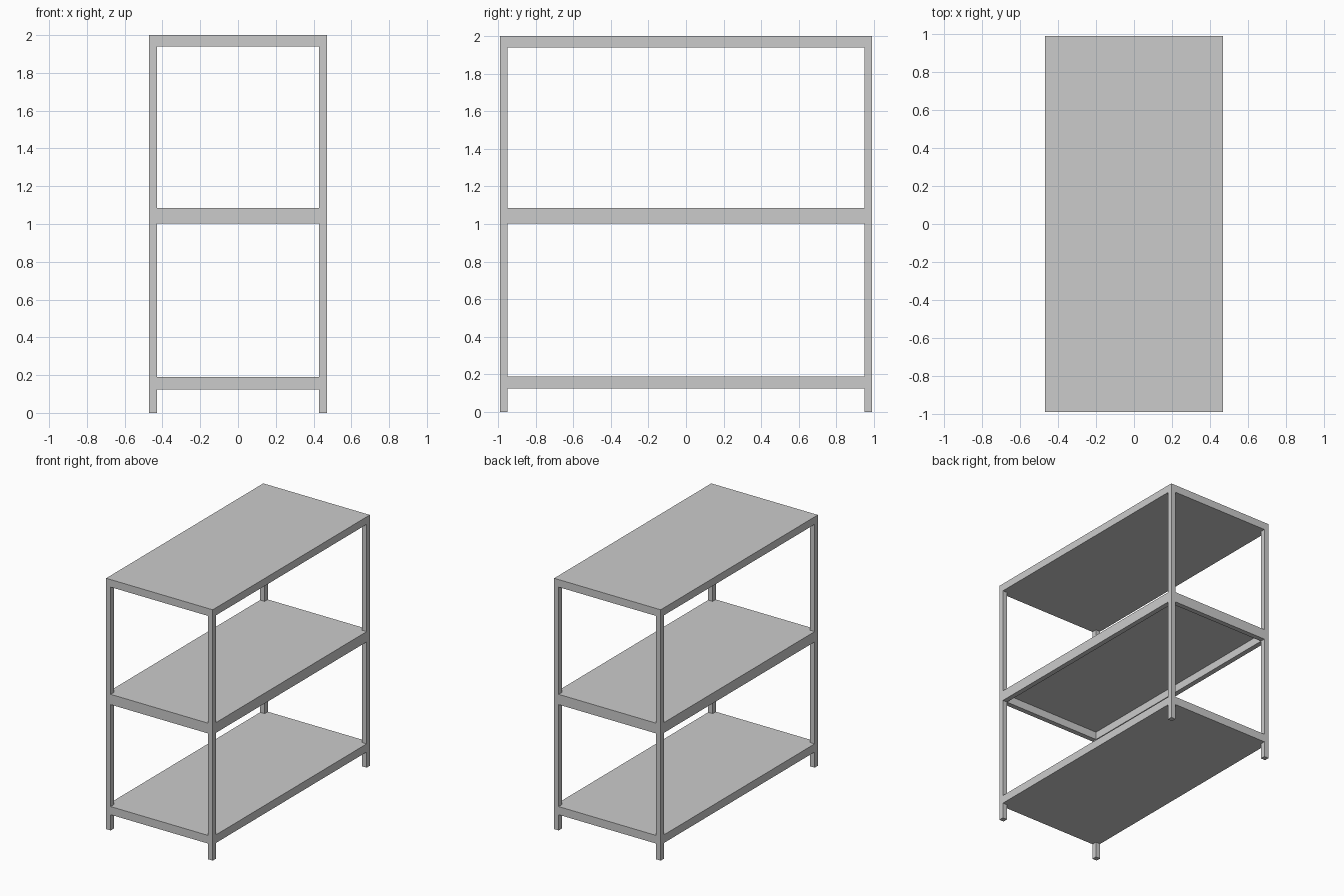
import bpy

if "Cube" in bpy.data.objects:
    bpy.data.objects.remove(bpy.data.objects["Cube"])

HX, HY, H = 0.47, 0.99, 2.0   # half width, half depth, height
T = 0.04                      # post and rail thickness


def box(name, x0, x1, y0, y1, z0, z1):
    bpy.ops.mesh.primitive_cube_add(size=1, location=((x0 + x1) / 2, (y0 + y1) / 2, (z0 + z1) / 2))
    ob = bpy.context.object
    ob.name = name
    ob.scale = (x1 - x0, y1 - y0, z1 - z0)
    bpy.ops.object.transform_apply(location=False, rotation=False, scale=True)
    return ob


def span(side, half):
    """Interval of one post/rail thickness at the given outer side."""
    return sorted((side * half, side * (half - T)))


# Corner posts
for sx, nx in ((-1, "left"), (1, "right")):
    for sy, ny in ((-1, "front"), (1, "back")):
        box(f"{ny}_{nx}_post", *span(sx, HX), *span(sy, HY), 0, H)

# Thick top and bottom shelves
box("top_shelf", -HX, HX, -HY, HY, 1.94, H)
box("bottom_shelf", -HX, HX, -HY, HY, 0.125, 0.19)

# Middle shelf: thin board on an open frame of rails
box("middle_board", -HX, HX, -HY, HY, 1.065, 1.085)
for s, nx, ny in ((-1, "left", "front"), (1, "right", "back")):
    box(f"{nx}_middle_rail", *span(s, HX), -HY + T, HY - T, 1.003, 1.065)
    box(f"{ny}_middle_rail", -HX + T, HX - T, *span(s, HY), 1.003, 1.065)
